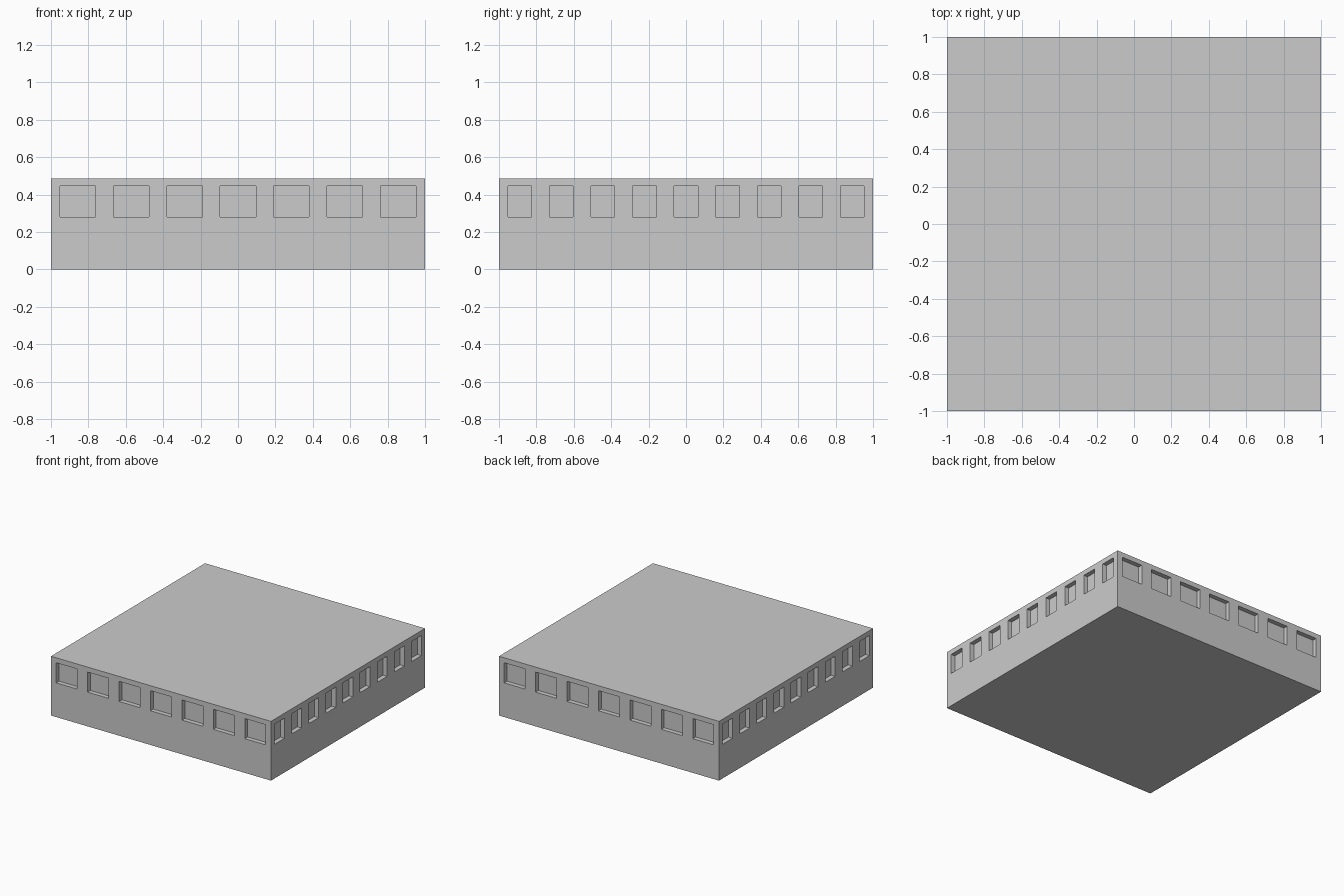
import bpy, bmesh
from mathutils import Matrix, Vector

if "Cube" in bpy.data.objects:
    bpy.data.objects.remove(bpy.data.objects["Cube"])

HEIGHT = 0.487
SILL, HEAD = 0.281, 0.446
DEPTH = 0.037


def add_box(bm, centre, size):
    bmesh.ops.create_cube(bm, size=1, matrix=Matrix.Translation(centre) @ Matrix.Diagonal((*size, 1)))


def finish(bm, name):
    mesh = bpy.data.meshes.new(name)
    bm.to_mesh(mesh)
    bm.free()
    obj = bpy.data.objects.new(name, mesh)
    bpy.context.collection.objects.link(obj)
    return obj


# Solid building block
bm = bmesh.new()
add_box(bm, Vector((0, 0, HEIGHT / 2)), (2, 2, HEIGHT))
building = finish(bm, "building_block")

# Window recess cutters: 7 on front and back, 9 on each side
bm = bmesh.new()
z, h = (SILL + HEAD) / 2, HEAD - SILL
for count, width, along_x in ((7, 0.19, True), (9, 0.127, False)):
    for i in range(count):
        p = -1 + (i + 0.5) * 2 / count
        for side in (-1, 1):
            if along_x:
                add_box(bm, Vector((p, side, z)), (width, 2 * DEPTH, h))
            else:
                add_box(bm, Vector((side, p, z)), (2 * DEPTH, width, h))
cutter = finish(bm, "window_cutter")
cutter.hide_render = True

# Cut the recesses and bake the result
mod = building.modifiers.new("windows", 'BOOLEAN')
mod.operation = 'DIFFERENCE'
mod.solver = 'EXACT'
mod.object = cutter
bpy.context.view_layer.objects.active = building
building.select_set(True)
bpy.ops.object.modifier_apply(modifier=mod.name)
bpy.data.objects.remove(cutter)
